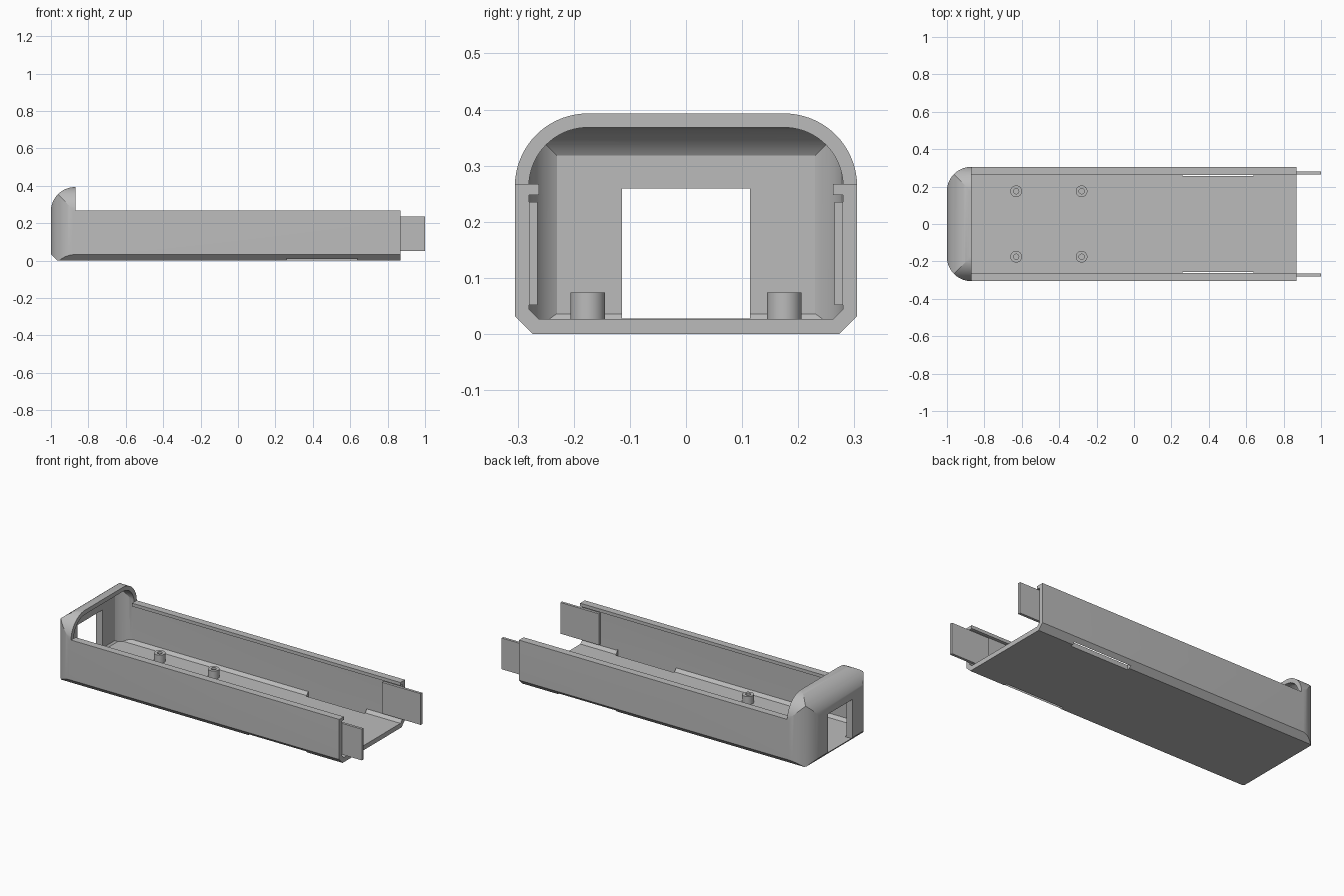
import bpy, bmesh
from math import sin, cos, pi, asin, radians

cube = bpy.data.objects.get("Cube")
if cube:
    bpy.data.objects.remove(cube, do_unlink=True)

grey = bpy.data.materials.new("matte grey")
grey.use_nodes = True
colour = (0.5, 0.5, 0.5, 1)
grey.diffuse_color = colour
grey.node_tree.nodes["Principled BSDF"].inputs["Base Color"].default_value = colour

CAP_X = -0.87     # where the raised end cap meets the open tray
TRAY_X = 0.87     # open end of the tray
ARC_Y, ARC_Z = 0.175, 0.263   # centres of the rounded edges
RIM_Z = 0.267


def prism(name, pts, axis, lo, hi):
    """Extrude a 2D outline along an axis."""
    place = {"x": lambda p, d: (d, p[0], p[1]),
             "y": lambda p, d: (p[0], d, p[1]),
             "z": lambda p, d: (p[0], p[1], d)}[axis]
    bm = bmesh.new()
    ends = [[bm.verts.new(place(p, d)) for p in pts] for d in (lo, hi)]
    n = len(pts)
    for ring in ends:
        bm.faces.new(ring)
    for i in range(n):
        j = (i + 1) % n
        bm.faces.new((ends[0][i], ends[0][j], ends[1][j], ends[1][i]))
    bmesh.ops.recalc_face_normals(bm, faces=bm.faces)
    mesh = bpy.data.meshes.new(name)
    bm.to_mesh(mesh)
    bm.free()
    mesh.materials.append(grey)
    ob = bpy.data.objects.new(name, mesh)
    bpy.context.collection.objects.link(ob)
    return ob


def box(name, x, y, z):
    x, y = sorted(x), sorted(y)
    return prism(name, [(x[0], y[0]), (x[1], y[0]), (x[1], y[1]), (x[0], y[1])], "z", *z)


def select(ob):
    bpy.ops.object.select_all(action="DESELECT")
    ob.select_set(True)
    bpy.context.view_layer.objects.active = ob


def combine(ob, other, operation):
    """Apply a boolean and discard the helper."""
    mod = ob.modifiers.new("cut", "BOOLEAN")
    mod.operation, mod.solver, mod.object = operation, "EXACT", other
    select(ob)
    bpy.ops.object.modifier_apply(modifier=mod.name)
    bpy.data.objects.remove(other, do_unlink=True)


def arc(cx, cy, r, sweep, steps=18):
    """Arc from straight up, turning towards -x."""
    return [(cx - r * sin(sweep * i / steps), cy + r * cos(sweep * i / steps))
            for i in range(steps + 1)]


def rounded_solid(name, r, end, floor, chamfer, back_chamfer, x_max):
    """Section, plan and side outlines intersected, giving mitred round corners."""
    half = ARC_Y + r
    left = arc(-ARC_Y, ARC_Z, r, pi / 2)
    right = [(-y, z) for y, z in reversed(left)]
    section = right + left + [(-half, floor + chamfer), (chamfer - half, floor),
                              (half - chamfer, floor), (half, floor + chamfer)]
    solid = prism(name, section, "x", -1.1, x_max)

    # the crossing outlines are a hair larger so no sides coincide
    r += 0.0005
    sweep = asin((CAP_X - end) / r)
    upper = arc(CAP_X, ARC_Y, r, sweep)
    lower = [(x, -y) for x, y in reversed(upper)]
    plan = upper + lower + [(1.5, -ARC_Y - r), (1.5, ARC_Y + r)]
    combine(solid, prism("plan", plan, "z", -0.2, 0.6), "INTERSECT")

    drop = 0.03
    side = arc(CAP_X, ARC_Z, r, sweep) + [
        (end, floor + back_chamfer), (end + back_chamfer + drop, floor - drop),
        (1.5, floor - drop), (1.5, ARC_Z + r)]
    combine(solid, prism("side", side, "y", -0.6, 0.6), "INTERSECT")
    return solid


# Tray with raised, rounded end cap
tray = rounded_solid("tray_shell", 0.13, -1.0, 0.0, 0.032, 0.035, TRAY_X)
cavity = rounded_solid("cavity", 0.105, -0.96, 0.027, 0.017, 0.009, 1.2)
combine(tray, cavity, "DIFFERENCE")
combine(tray, box("open_top", (CAP_X, 1.2), (-0.5, 0.5), (RIM_Z, 0.6)), "DIFFERENCE")

# Window through the end cap
combine(tray, box("window", (-1.1, -0.92), (-0.114, 0.114), (0.028, 0.259)), "DIFFERENCE")

# Narrow slots along the lower corners
for s in (-1, 1):
    combine(tray, box("slot", (0.26, 0.64), (s * 0.256, s * 0.284), (-0.05, 0.05)), "DIFFERENCE")

parts = [tray]

# Inward rim lips and joining tabs on both side walls
for s, side in ((1, "back"), (-1, "front")):
    parts.append(box(side + "_rim_lip", (CAP_X, TRAY_X), (s * 0.262, s * 0.2802), (0.248, RIM_Z)))
    parts.append(box(side + "_joining_tab", (0.75, 1.0), (s * 0.265, s * 0.2802), (0.052, 0.235)))


# Hollow mounting posts on the floor
def circle(x, y, r, n=32):
    return [(x + r * cos(2 * pi * i / n), y + r * sin(2 * pi * i / n)) for i in range(n)]


for x in (-0.63, -0.28):
    for y in (-0.175, 0.175):
        post = prism("mounting_post", circle(x, y, 0.031), "z", 0.02, 0.074)
        combine(post, prism("bore", circle(x, y, 0.014), "z", 0.027, 0.1), "DIFFERENCE")
        parts.append(post)

for ob in parts:
    select(ob)
    bpy.ops.object.shade_smooth_by_angle(angle=radians(20))
